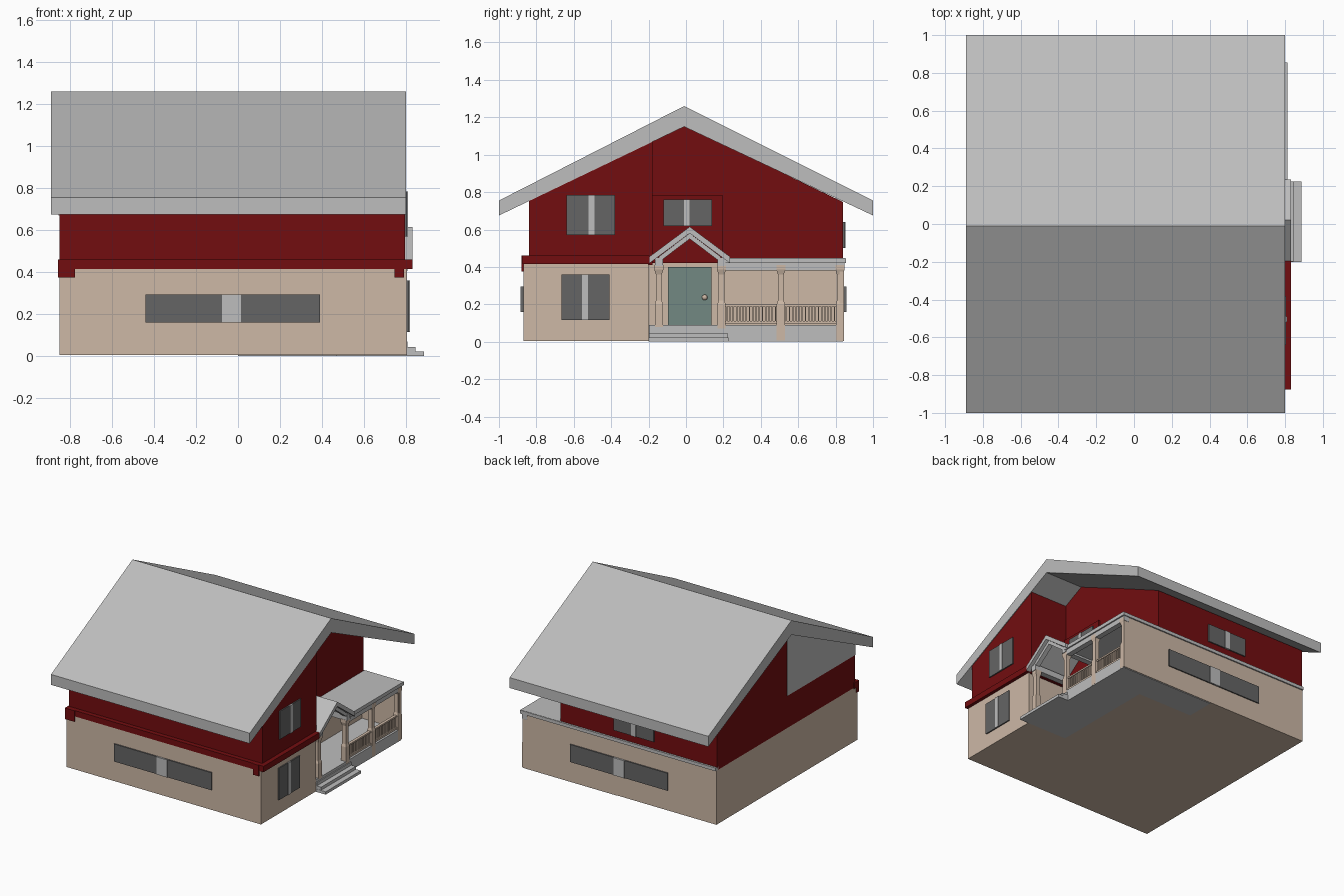
import bpy
import bmesh

cube = bpy.data.objects.get("Cube")
if cube:
    bpy.data.objects.remove(cube)


def material(name, r, g, b):
    m = bpy.data.materials.new(name)
    m.use_nodes = True
    m.diffuse_color = (r, g, b, 1)
    m.node_tree.nodes["Principled BSDF"].inputs["Base Color"].default_value = (r, g, b, 1)
    return m


GREY = material("light grey", 0.51, 0.51, 0.51)
TAN = material("tan plaster", 0.61, 0.48, 0.38)
RED = material("dark red", 0.17, 0.004, 0.005)
GLASS = material("dark glass", 0.13, 0.13, 0.13)
TEAL = material("grey green", 0.17, 0.25, 0.225)


def finish(name, mat, bm):
    bmesh.ops.recalc_face_normals(bm, faces=bm.faces)
    mesh = bpy.data.meshes.new(name)
    bm.to_mesh(mesh)
    bm.free()
    mesh.materials.append(mat)
    ob = bpy.data.objects.new(name, mesh)
    bpy.context.scene.collection.objects.link(ob)
    return ob


def boxes(name, mat, *spans):
    """Each span is ((x0, x1), (y0, y1), (z0, z1))."""
    bm = bmesh.new()
    for span in spans:
        cube = bmesh.ops.create_cube(bm, size=1)["verts"]
        for v in cube:
            for i, (lo, hi) in enumerate(span):
                v.co[i] = hi if v.co[i] > 0 else lo
    return finish(name, mat, bm)


def prism(name, mat, profile, x0, x1):
    """Extrude a (y, z) profile along x."""
    bm = bmesh.new()
    face = bm.faces.new([bm.verts.new((x0, y, z)) for y, z in profile])
    new = bmesh.ops.extrude_face_region(bm, geom=[face])["geom"]
    verts = [g for g in new if isinstance(g, bmesh.types.BMVert)]
    bmesh.ops.translate(bm, verts=verts, vec=(x1 - x0, 0, 0))
    return finish(name, mat, bm)


def post(name, x, y, sections):
    """Square post from (half width, z) sections."""
    bm = bmesh.new()
    rings = [[bm.verts.new((x + sx * h, y + sy * h, z))
              for sx, sy in ((-1, -1), (1, -1), (1, 1), (-1, 1))] for h, z in sections]
    for a, b in zip(rings, rings[1:]):
        for i in range(4):
            j = (i + 1) % 4
            bm.faces.new((a[i], a[j], b[j], b[i]))
    bm.faces.new(rings[0])
    bm.faces.new(rings[-1])
    finish(name, TAN, bm)


def window(name, axis, face, side, along, z, bar):
    """Glass plate with a central bar on a wall facing +/- axis."""
    for label, mat, span, depth in (("glass", GLASS, along, 0.009), ("bar", GREY, bar, 0.014)):
        d = tuple(sorted((face - side * 0.01, face + side * depth)))
        boxes(f"{name}_{label}", mat, (d, span, z) if axis == "x" else (span, d, z))


# Key dimensions
RIDGE = -0.01
WEST, INNER, EAST = -0.85, 0.48, 0.795
FRONT, BACK = -0.84, 0.84


def under(y):
    return 1.155 - 0.48 * abs(y - RIDGE)


# Ground floor
boxes("ground_floor_main", TAN, ((WEST, INNER), (-0.87, 0.845), (0.005, 0.42)))
boxes("ground_floor_wing", TAN, ((INNER, 0.805), (-0.87, -0.2), (0.005, 0.42)))
boxes("porch_end_wall", TAN, ((INNER, 0.8), (0.82, 0.845), (0.005, 0.42)))

# Upper floor
prism("upper_floor_main", RED, [(FRONT, 0.41), (BACK, 0.41), (BACK, under(BACK)),
                                (RIDGE, under(RIDGE)), (FRONT, under(FRONT))], WEST, INNER)
prism("upper_floor_wing", RED, [(FRONT, 0.41), (-0.18, 0.41), (-0.18, under(-0.18)),
                                (FRONT, under(FRONT))], INNER, EAST)
boxes("upper_entry_panel", RED, ((INNER, INNER + 0.012), (-0.18, 0.195), (0.42, 0.785)))
prism("rear_gable_panel", GREY, [(FRONT, 0.67), (RIDGE, 0.67), (RIDGE, under(RIDGE)),
                                 (FRONT, under(FRONT))], WEST - 0.005, WEST + 0.01)

# Main roof
prism("main_roof", GREY, [(-1, 0.755), (RIDGE, 1.26), (1, 0.755), (1, 0.675),
                          (RIDGE, 1.15), (-1, 0.675)], -0.89, 0.8)

# Red trim at the floor line
boxes("floor_line_trim", RED,
      ((-0.857, 0.83), (-0.875, -0.82), (0.415, 0.46)),
      ((0.78, 0.83), (-0.87, -0.195), (0.415, 0.46)),
      ((-0.857, -0.775), (-0.88, -0.85), (0.375, 0.46)),
      ((0.745, 0.79), (-0.88, -0.85), (0.375, 0.46)))

# Windows
LONG, LONG_BAR, LOW = (-0.44, 0.39), (-0.075, 0.015), (0.16, 0.295)
window("front_window", "y", -0.87, -1, LONG, LOW, LONG_BAR)
window("back_window", "y", 0.845, 1, LONG, LOW, LONG_BAR)
window("back_upper_window", "y", BACK, 1, (-0.32, 0.02), (0.5, 0.64), (-0.17, -0.13))
window("wing_upper_window", "x", EAST, 1, (-0.64, -0.38), (0.57, 0.785), (-0.52, -0.49))
window("wing_lower_window", "x", 0.805, 1, (-0.665, -0.41), (0.115, 0.36), (-0.555, -0.523))
window("entry_upper_window", "x", INNER + 0.012, 1, (-0.12, 0.14), (0.62, 0.76), (-0.01, 0.018))

# Door with knob
boxes("door", TEAL, ((INNER - 0.01, INNER + 0.012), (-0.095, 0.135), (0.09, 0.4)))
bm = bmesh.new()
bmesh.ops.create_uvsphere(bm, u_segments=12, v_segments=8, radius=0.015)
knob = finish("door_knob", TAN, bm)
knob.location = (INNER + 0.022, 0.1, 0.237)

# Porch deck and entry steps
boxes("porch_deck", GREY, ((0.47, 0.8), (-0.199, 0.84), (0, 0.09)),
      ((0.0, 0.48), (0.62, 0.84), (0, 0.01)))
boxes("entry_steps", GREY, ((0.78, 0.886), (-0.2, 0.226), (0, 0.022)),
      ((0.78, 0.845), (-0.198, 0.224), (0, 0.045)),
      ((0.78, 0.808), (-0.196, 0.222), (0, 0.07)))

# Porch posts
POST_X = 0.779
SHAFT = [(0.016, 0.22), (0.016, 0.36), (0.024, 0.385), (0.024, 0.41)]
for name, y, bottom in (("entry_post_front", -0.145, 0.08), ("entry_post_back", 0.19, 0.07),
                        ("middle_post", 0.507, 0.006), ("corner_post", 0.823, 0.006)):
    post(name, POST_X, y, [(0.022, bottom), (0.022, 0.2)] + SHAFT)

# Railings with balusters
for name, y0, y1 in (("front_railing", 0.21, 0.487), ("back_railing", 0.527, 0.803)):
    count = 16
    step = (y1 - y0) / count
    bars = [((0.774, 0.784), (y0 + step * (i + 0.3), y0 + step * (i + 0.7)), (0.105, 0.19))
            for i in range(count)]
    rails = [((0.768, 0.79), (y0, y1), z) for z in ((0.095, 0.11), (0.188, 0.2))]
    boxes(name, TAN, *bars, *rails)

# Porch roof, beam and the eave strip along the back
boxes("porch_roof", GREY, ((INNER, 0.812), (0.2, 0.852), (0.42, 0.447)),
      ((WEST, 0.812), (0.82, 0.855), (0.42, 0.445)))
boxes("porch_beam", GREY, ((0.76, 0.802), (0.2, 0.848), (0.382, 0.42)))

# Gabled entry roof with inner truss and side beams
MID = 0.02


def chevron(name, apex, half, eave, drop, x0, x1):
    prism(name, GREY, [(MID - half, eave), (MID, apex), (MID + half, eave),
                       (MID + half, eave - drop), (MID, apex - drop),
                       (MID - half, eave - drop)], x0, x1)


chevron("entry_roof", 0.615, 0.215, 0.455, 0.035, INNER, 0.832)
chevron("entry_truss", 0.58, 0.165, 0.455, 0.03, 0.77, 0.805)
boxes("entry_beams", GREY, *[((INNER, 0.808), (y - 0.022, y + 0.022), (0.405, 0.45))
                             for y in (-0.145, 0.19)])
